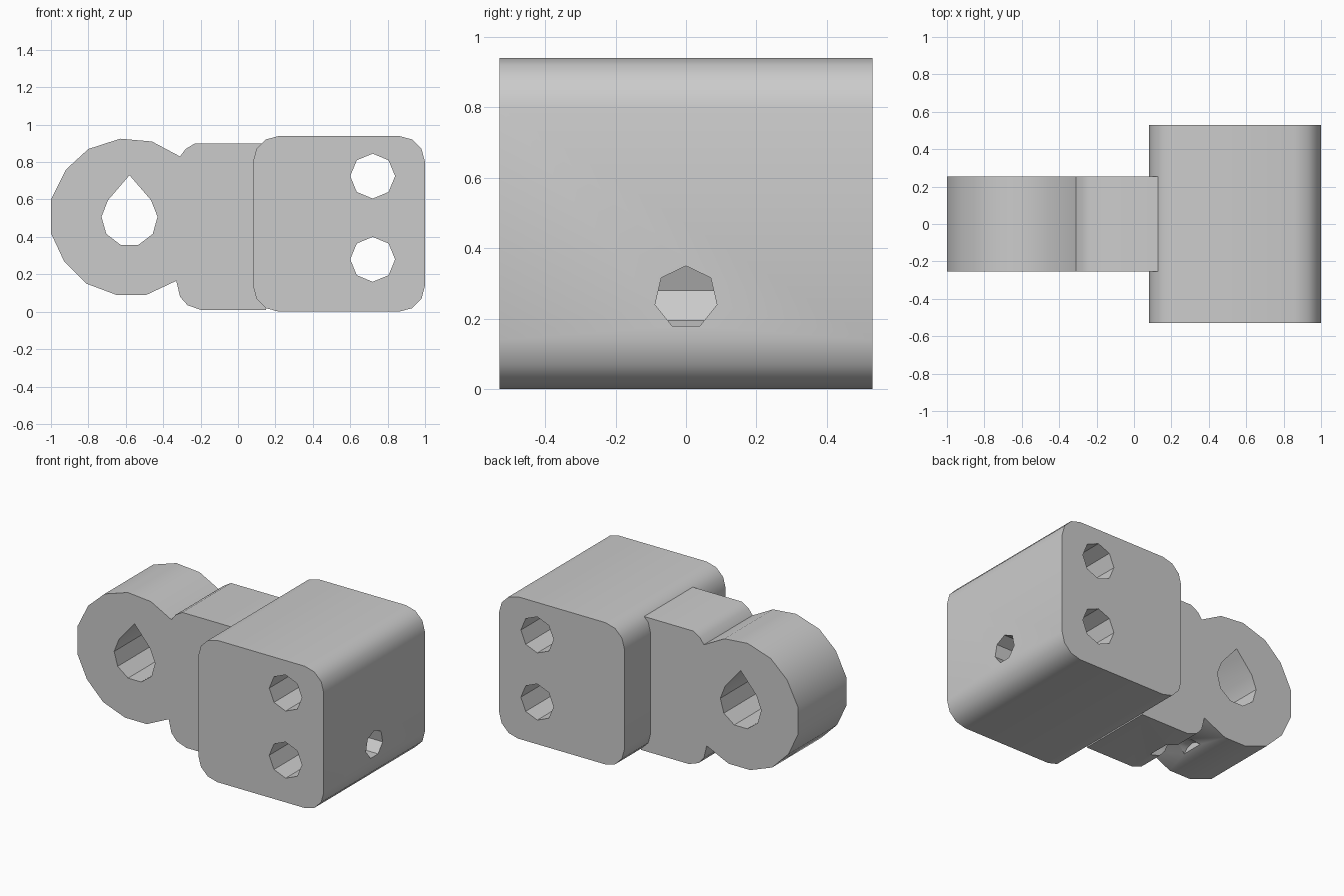
import bpy, bmesh, math
from mathutils import Vector

cube = bpy.data.objects.get("Cube")
if cube:
    bpy.data.objects.remove(cube)

grey = bpy.data.materials.new("plain grey")
grey.use_nodes = True
colour = (0.6, 0.6, 0.6, 1)
grey.diffuse_color = colour
grey.node_tree.nodes["Principled BSDF"].inputs["Base Color"].default_value = colour


def prism(name, points, start, end, axis="y"):
    """Extrude an outline of (across, z) points along y or x."""
    bm = bmesh.new()
    place = (lambda a, z, d: (a, d, z)) if axis == "y" else (lambda a, z, d: (d, a, z))
    face = bm.faces.new([bm.verts.new(place(a, z, start)) for a, z in points])
    new = bmesh.ops.extrude_face_region(bm, geom=[face])["geom"]
    shift = Vector(place(0, 0, end - start))
    bmesh.ops.translate(bm, vec=shift, verts=[v for v in new if isinstance(v, bmesh.types.BMVert)])
    bmesh.ops.recalc_face_normals(bm, faces=bm.faces)
    mesh = bpy.data.meshes.new(name)
    bm.to_mesh(mesh)
    bm.free()
    mesh.materials.append(grey)
    obj = bpy.data.objects.new(name, mesh)
    bpy.context.collection.objects.link(obj)
    return obj


def arc(cx, cz, r, start, sweep, steps):
    angles = [math.radians(start + sweep * i / steps) for i in range(steps + 1)]
    return [(cx + r * math.cos(a), cz + r * math.sin(a)) for a in angles]


def ngon(cx, cz, r, sides, start=0):
    return arc(cx, cz, r, start, 360, sides)[:-1]


def finish(obj, cutters):
    """Drill the holes, then smooth the shallow edges."""
    bpy.ops.object.select_all(action="DESELECT")
    obj.select_set(True)
    bpy.context.view_layer.objects.active = obj
    for cutter in cutters:
        mod = obj.modifiers.new("drill", "BOOLEAN")
        mod.operation, mod.solver, mod.object = "DIFFERENCE", "EXACT", cutter
        bpy.ops.object.modifier_apply(modifier=mod.name)
        bpy.data.objects.remove(cutter)
    bpy.ops.object.shade_smooth_by_angle(angle=math.radians(35))


# Clamp block with rounded long edges
left, right, top, r = 0.08, 1.0, 0.94, 0.14
outline = []
for cx, cz, start in ((right - r, top - r, 0), (left + r, top - r, 90),
                      (left + r, r, 180), (right - r, r, 270)):
    outline += arc(cx, cz, r, start, 90, 3)
block = prism("clamp_block", outline, -0.53, 0.53)

# Two through holes and a set screw hole that meets the lower one
holes = [prism("bolt_hole", ngon(0.72, z, 0.12, 8), -0.7, 0.7) for z in (0.28, 0.725)]
holes.append(prism("set_screw_hole", ngon(0, 0.26, 0.09, 7, 90), 0.72, 1.1, "x"))
finish(block, holes)

# Neck and eye in one outline
eye = [(-0.31, 0.83), (-0.46, 0.91), (-0.63, 0.925), (-0.8, 0.87), (-0.92, 0.76), (-1, 0.6),
       (-1, 0.42), (-0.93, 0.27), (-0.81, 0.15), (-0.65, 0.09), (-0.49, 0.09), (-0.33, 0.165)]
neck_bottom = [(-0.31, 0.08), (-0.27, 0.035), (-0.2, 0.01), (0.15, 0.01)]
neck_top = [(0.15, 0.9), (-0.23, 0.9), (-0.28, 0.87)]
arm = prism("eye_and_neck", eye + neck_bottom + neck_top, -0.255, 0.255)

# Teardrop eye hole and the relief under the neck
teardrop = arc(-0.58, 0.5, 0.15, 140, 260, 7) + [(-0.58, 0.73)]
finish(arm, [prism("eye_hole", teardrop, -0.4, 0.4),
             prism("neck_relief", ngon(0, 0.06, 0.09, 12), -0.45, -0.19, "x")])
